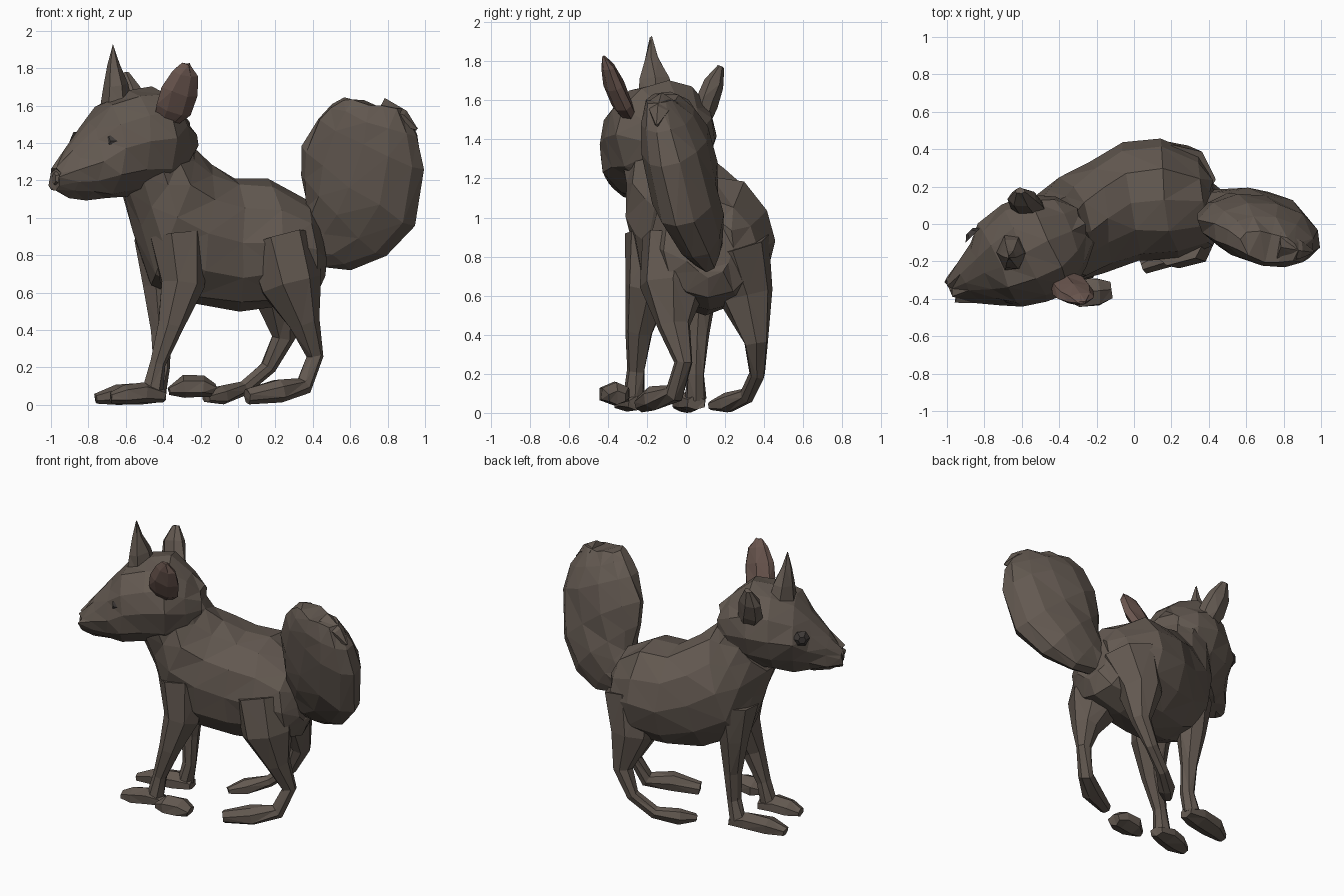
import bpy, bmesh, random
from mathutils import Vector as V
from math import cos, sin, pi

random.seed(4)

def material(name, col):
    m = bpy.data.materials.new(name)
    m.diffuse_color = (*col, 1)
    return m

FUR = material("fur", (0.125, 0.10, 0.082))
EAR = material("inner_ear", (0.14, 0.09, 0.075))
EYE = material("eye", (0.05, 0.043, 0.04))

def skin(name, rings, sides, jitter=0.0, mat=FUR):
    """Bridge rings given as (centre, half axis, half axis), cap and facet."""
    bm = bmesh.new()
    loops = []
    for c, a, b in rings:
        loop = []
        for i in range(sides):
            t = 2 * pi * i / sides
            p = c + 1.03 * (a * cos(t) + b * sin(t))
            p += V([random.uniform(-jitter, jitter) for _ in range(3)])
            p.z = max(p.z, 0.0)
            loop.append(bm.verts.new(p))
        loops.append(loop)
    for r, s in zip(loops, loops[1:]):
        for i in range(sides):
            j = (i + 1) % sides
            bm.faces.new((r[i], r[j], s[j], s[i]))
    bm.faces.new(loops[0])
    bm.faces.new(loops[-1])
    bmesh.ops.recalc_face_normals(bm, faces=bm.faces)
    bmesh.ops.triangulate(bm, faces=bm.faces)
    me = bpy.data.meshes.new(name)
    bm.to_mesh(me)
    bm.free()
    me.materials.append(mat)
    ob = bpy.data.objects.new(name, me)
    bpy.context.collection.objects.link(ob)
    return ob

def slices(name, stations, side, sides=12, jitter=0.012):
    """Stations: two opposite outline points and a half width along side."""
    side = V(side).normalized()
    skin(name, [((V(p) + V(q)) / 2, (V(p) - V(q)) / 2, side * w)
                for p, q, w in stations], sides, jitter)

def tube(name, pts, sides=7, jitter=0.005, flat=1.0, ref=(0, 1, 0), mat=FUR):
    """Points: x, y, z, radius; rings stand square to the path."""
    cs = [V(p[:3]) for p in pts]
    rings = []
    for i, p in enumerate(pts):
        t = (cs[min(i + 1, len(cs) - 1)] - cs[max(i - 1, 0)]).normalized()
        u = t.cross(V(ref)).normalized()
        rings.append((cs[i], u * p[3] * flat, t.cross(u) * p[3]))
    return skin(name, rings, sides, jitter, mat)

# Torso, from rump to neck
slices("body", [
    ((0.42, 0.12, 1.00), (0.46, 0.12, 0.70), 0.12),
    ((0.36, 0.12, 1.08), (0.41, 0.12, 0.60), 0.24),
    ((0.17, 0.13, 1.21), (0.22, 0.13, 0.54), 0.31),
    ((-0.02, 0.12, 1.21), (0.0, 0.10, 0.52), 0.31),
    ((-0.14, 0.04, 1.28), (-0.25, 0.02, 0.55), 0.29),
    ((-0.24, -0.03, 1.35), (-0.47, -0.04, 0.66), 0.27),
    ((-0.27, -0.05, 1.43), (-0.56, -0.07, 0.94), 0.24),
    ((-0.33, -0.08, 1.53), (-0.61, -0.12, 1.12), 0.22)],
    (-0.15, 1, 0))

# Head, turned towards the front, from nape to nose
def head_point(t, z):
    return (-0.5 - 0.9 * t, -0.12 - 0.44 * t, z)

slices("head", [(head_point(t, a), head_point(t, b), w) for t, a, b, w in [
    (-0.26, 1.50, 1.28, 0.10), (-0.18, 1.59, 1.21, 0.20),
    (-0.05, 1.69, 1.14, 0.27), (0.10, 1.68, 1.12, 0.28),
    (0.24, 1.62, 1.11, 0.24), (0.34, 1.51, 1.11, 0.17),
    (0.44, 1.37, 1.12, 0.11), (0.53, 1.27, 1.15, 0.065)]],
    (-0.44, 0.9, 0))

# Nose and eyes
tube("nose", [(-0.95, -0.34, 1.21, 0.05), (-0.985, -0.355, 1.21, 0.03)], 6, 0)
for n, p, d in (("near_eye", (-0.68, -0.385, 1.41), (-0.02, -0.02, 0)),
                ("far_eye", (-0.86, -0.06, 1.41), (-0.02, 0.02, 0))):
    a = V(p)
    b = a + V(d)
    tube(n, [(*a, 0.055), (*b, 0.025)], 6, 0, ref=(0, 0, 1), mat=EYE)

# Pointed crown ear and the two broad side ears
tube("crown_ear", [(-0.65, -0.15, 1.60, 0.11), (-0.655, -0.16, 1.71, 0.085),
                   (-0.665, -0.175, 1.82, 0.04), (-0.667, -0.18, 1.925, 0.005)],
     6, flat=0.75)
tube("near_ear", [(-0.40, -0.28, 1.50, 0.06), (-0.35, -0.33, 1.58, 0.10),
                  (-0.315, -0.37, 1.68, 0.10), (-0.285, -0.40, 1.77, 0.07),
                  (-0.275, -0.42, 1.825, 0.02)], 7, flat=0.5, ref=(1, 0, 0.3), mat=EAR)
tube("far_ear", [(-0.53, 0.07, 1.48, 0.07), (-0.57, 0.10, 1.58, 0.09),
                 (-0.60, 0.14, 1.68, 0.075), (-0.61, 0.18, 1.77, 0.025)],
     7, flat=0.65, ref=(1, 0, 0.3))

# Bushy tail with a ragged tuft
slices("tail", [
    ((0.36, 0.10, 0.98), (0.43, 0.11, 0.75), 0.07),
    ((0.36, 0.08, 1.08), (0.60, 0.10, 0.73), 0.10),
    ((0.355, 0.05, 1.22), (0.78, 0.04, 0.80), 0.14),
    ((0.36, 0.03, 1.38), (0.94, -0.04, 0.96), 0.165),
    ((0.43, 0.0, 1.53), (0.99, -0.12, 1.26), 0.165),
    ((0.50, -0.04, 1.60), (0.95, -0.14, 1.44), 0.135),
    ((0.57, -0.09, 1.64), (0.87, -0.15, 1.58), 0.08)],
    (0.3, 0.95, 0))
tube("tail_tuft", [(0.76, -0.12, 1.56, 0.08), (0.88, -0.14, 1.53, 0.05),
                   (0.955, -0.15, 1.475, 0.01)], 5)

# Legs
tube("front_leg_near", [
    (-0.32, -0.15, 0.90, 0.16), (-0.30, -0.19, 0.64, 0.12),
    (-0.36, -0.24, 0.42, 0.07), (-0.43, -0.255, 0.22, 0.045),
    (-0.46, -0.265, 0.07, 0.055)])
tube("front_leg_far", [
    (-0.41, 0.05, 0.88, 0.15), (-0.42, 0.07, 0.64, 0.095),
    (-0.41, 0.06, 0.40, 0.055), (-0.41, 0.05, 0.20, 0.045),
    (-0.44, 0.05, 0.07, 0.055)])
tube("hind_leg_near", [
    (0.22, -0.03, 0.88, 0.19), (0.28, -0.07, 0.64, 0.165),
    (0.35, -0.06, 0.44, 0.085), (0.41, -0.01, 0.26, 0.045),
    (0.35, -0.06, 0.10, 0.05), (0.22, -0.16, 0.075, 0.065),
    (0.05, -0.23, 0.045, 0.04)])
tube("hind_leg_far", [
    (0.24, 0.24, 0.86, 0.19), (0.20, 0.31, 0.60, 0.14),
    (0.24, 0.36, 0.36, 0.065), (0.16, 0.365, 0.20, 0.042),
    (0.03, 0.31, 0.09, 0.04), (-0.09, 0.21, 0.05, 0.052),
    (-0.17, 0.13, 0.035, 0.025)])

# Paws, including the loose one beside the near front leg
for n, pts in {
    "front_paw_near": [(-0.40, -0.25, 0.05, 0.05), (-0.50, -0.28, 0.065, 0.08),
                       (-0.60, -0.30, 0.055, 0.075), (-0.68, -0.31, 0.04, 0.04)],
    "front_paw_far": [(-0.39, 0.05, 0.05, 0.05), (-0.50, 0.03, 0.06, 0.08),
                      (-0.65, 0.0, 0.055, 0.08), (-0.76, -0.03, 0.035, 0.04)],
    "loose_paw": [(-0.37, -0.38, 0.075, 0.03), (-0.29, -0.37, 0.095, 0.085),
                  (-0.19, -0.36, 0.10, 0.08), (-0.13, -0.35, 0.075, 0.05)],
}.items():
    tube(n, pts, 6, flat=0.7)
